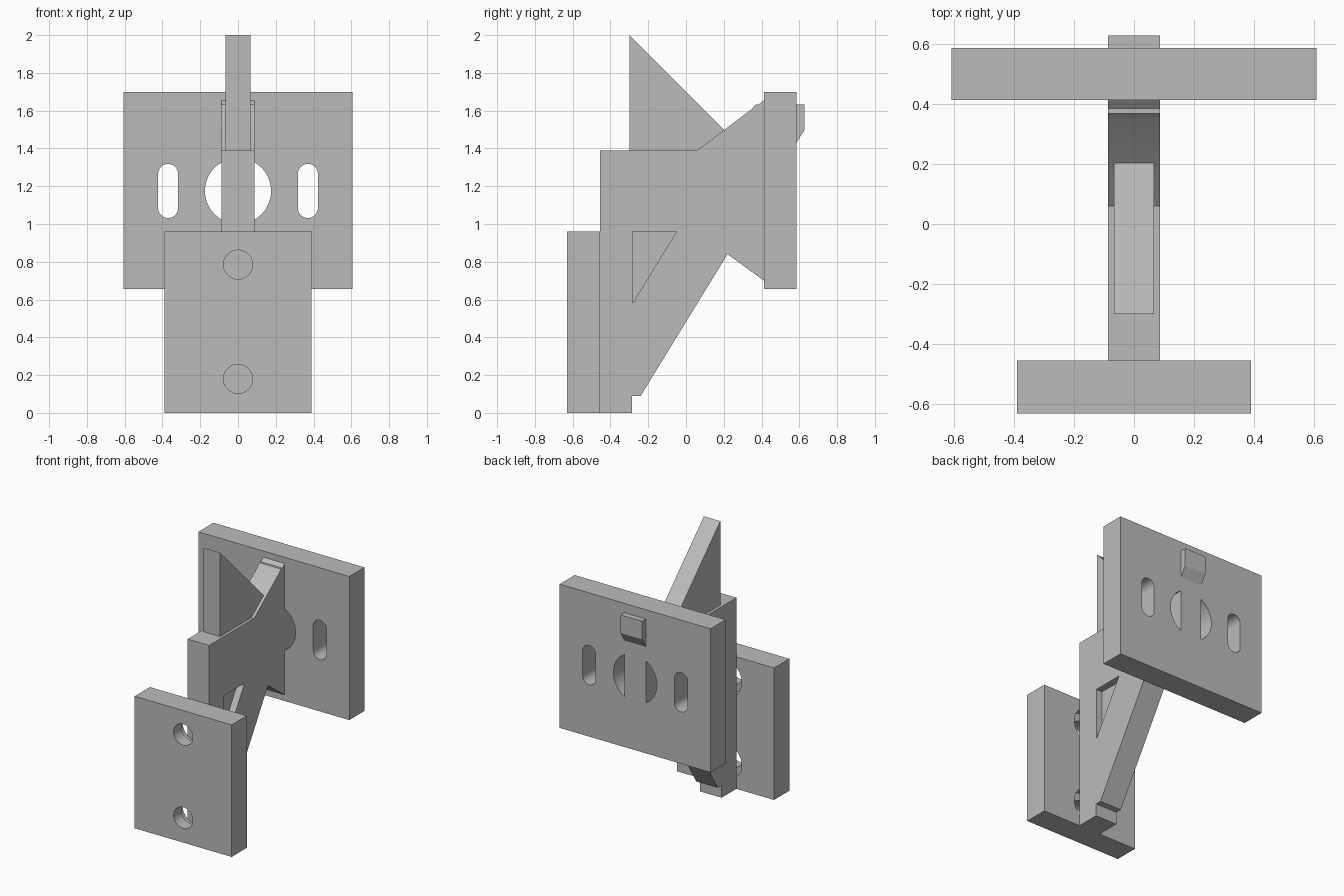
import bpy, bmesh, math
from mathutils import Matrix

if "Cube" in bpy.data.objects:
    bpy.data.objects.remove(bpy.data.objects["Cube"], do_unlink=True)

grey = bpy.data.materials.new("plain grey")
grey.use_nodes = True
grey.diffuse_color = (0.5, 0.5, 0.5, 1)
grey.node_tree.nodes["Principled BSDF"].inputs["Base Color"].default_value = grey.diffuse_color


def add(name, bm):
    bmesh.ops.recalc_face_normals(bm, faces=bm.faces)
    mesh = bpy.data.meshes.new(name)
    bm.to_mesh(mesh)
    bm.free()
    mesh.materials.append(grey)
    ob = bpy.data.objects.new(name, mesh)
    bpy.context.collection.objects.link(ob)
    return ob


def prism(name, points, lo, hi, axis="X"):
    """Extrude a (y, z) profile along x, or an (x, z) profile along y."""
    bm = bmesh.new()
    place = (lambda a, b: (lo, a, b)) if axis == "X" else (lambda a, b: (a, lo, b))
    face = bm.faces.new([bm.verts.new(place(a, b)) for a, b in points])
    new = bmesh.ops.extrude_face_region(bm, geom=[face])["geom"]
    move = (hi - lo, 0, 0) if axis == "X" else (0, hi - lo, 0)
    bmesh.ops.translate(bm, vec=move, verts=[v for v in new if isinstance(v, bmesh.types.BMVert)])
    return add(name, bm)


def box(name, x, y0, y1, z0, z1):
    return prism(name, [(y0, z0), (y1, z0), (y1, z1), (y0, z1)], -x, x)


def slot(x, z, r, straight, y0, y1, n=24):
    """Round or stadium shaped cutter along y."""
    pts = []
    for i in range(2 * n + 2):
        top = i <= n
        a = math.pi * (i if top else i - 1) / n
        pts.append((x + r * math.cos(a), z + r * math.sin(a) + (straight if top else -straight)))
    if straight == 0:
        pts = [(x + r * math.cos(math.pi * i / n), z + r * math.sin(math.pi * i / n)) for i in range(2 * n)]
    return prism("cutter", pts, y0, y1, "Y")


def cut(ob, cutters):
    for c in cutters:
        mod = ob.modifiers.new("cut", "BOOLEAN")
        mod.operation, mod.solver, mod.object = "DIFFERENCE", "EXACT", c
    bpy.context.view_layer.update()
    done = bpy.data.meshes.new_from_object(ob.evaluated_get(bpy.context.evaluated_depsgraph_get()))
    ob.modifiers.clear()
    ob.data = done
    for c in cutters:
        bpy.data.objects.remove(c, do_unlink=True)
    bpy.ops.object.select_all(action="DESELECT")
    ob.select_set(True)
    bpy.context.view_layer.objects.active = ob
    bpy.ops.object.shade_smooth_by_angle(angle=math.radians(30))


# Front plate with two screw holes, counterbored from behind
front = box("front_plate", 0.39, -0.63, -0.455, 0, 0.96)
holes = []
for z in (0.18, 0.785):
    holes += [slot(0, z, 0.077, 0, -0.7, -0.5), slot(0, z, 0.13, 0, -0.54, -0.4)]
cut(front, holes)

# Back plate with a round opening and two upright slots
back = box("back_plate", 0.607, 0.412, 0.585, 0.655, 1.70)
cut(back, [slot(0, 1.175, 0.175, 0, 0.3, 0.7)]
    + [slot(s * 0.37, 1.175, 0.053, 0.09, 0.3, 0.7) for s in (-1, 1)])

# Central web joining the plates, with a tongue filling the round opening
web = prism("central_web", [
    (-0.455, 0), (-0.285, 0), (-0.285, 0.09), (-0.24, 0.09), (0.22, 0.84), (0.412, 0.70),
    (0.412, 0.99), (0.585, 0.99), (0.585, 1.36), (0.412, 1.36), (0.412, 1.655),
    (0.385, 1.632), (0.368, 1.632), (0.35, 1.61), (0.06, 1.39), (-0.455, 1.39)], -0.087, 0.087)

# Shallow triangular pockets on both sides of the web
pocket = [(-0.283, 0.58), (-0.05, 0.96), (-0.283, 0.96)]
cut(web, [prism("cutter", pocket, s * 0.037, s * 0.2) for s in (-1, 1)])

# Upright fin standing on the web
prism("top_fin", [(-0.30, 1.38), (0.06, 1.38), (0.205, 1.495), (-0.30, 2.0)], -0.066, 0.066)

# Small catch on the rear face
prism("rear_catch", [(0.57, 1.43), (0.585, 1.43), (0.628, 1.50), (0.628, 1.632), (0.57, 1.632)],
      -0.087, 0.087)
